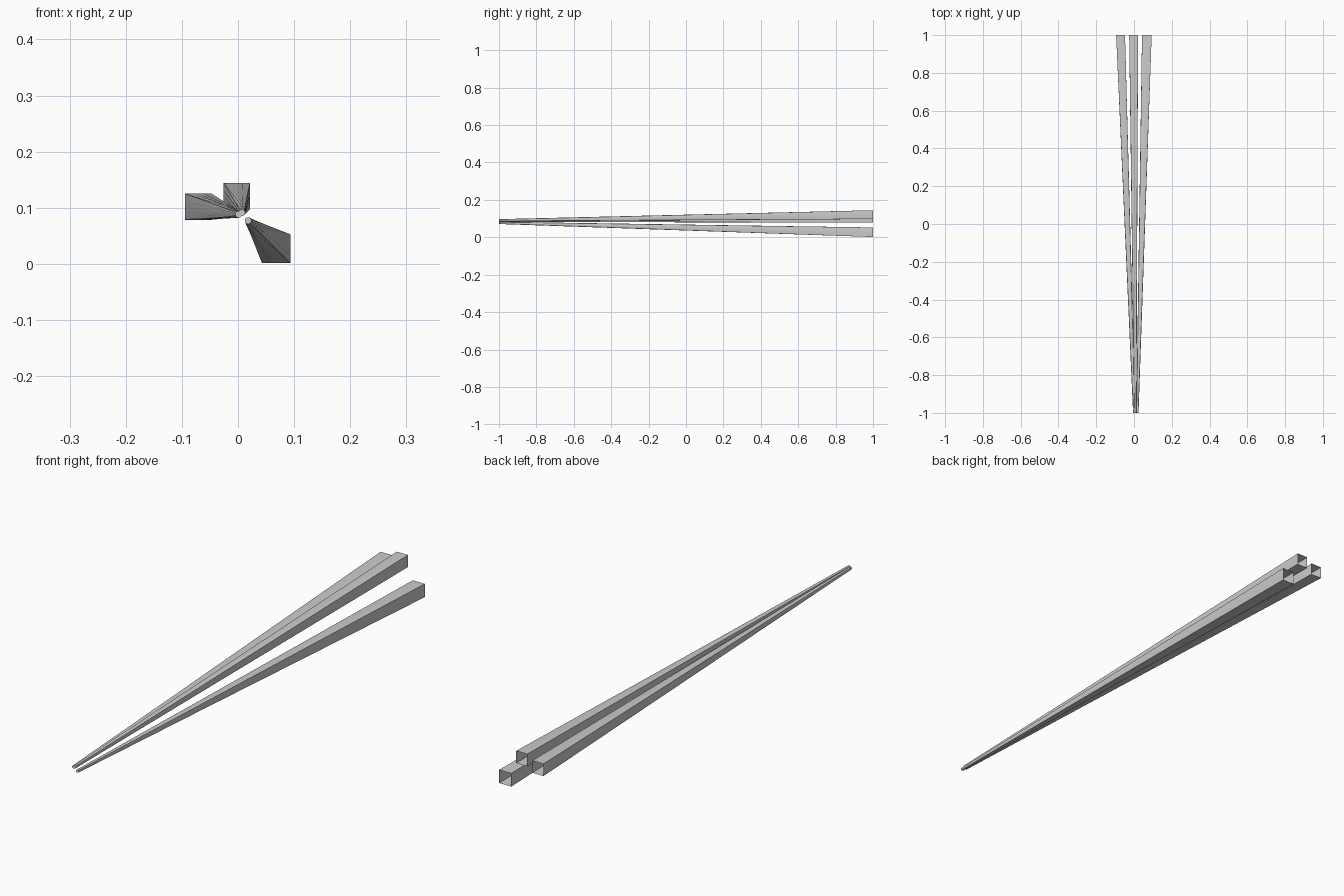
import bpy, bmesh, math

if "Cube" in bpy.data.objects:
    bpy.data.objects.remove(bpy.data.objects["Cube"])

SIDES = 16

def ring(bm, cx, y, cz, half, square):
    # cross-section that blends from a circle (0) to a square (1)
    verts = []
    for i in range(SIDES):
        a = 2 * math.pi * i / SIDES
        c, s = math.cos(a), math.sin(a)
        k = half * (1 - square + square / max(abs(c), abs(s)))
        verts.append(bm.verts.new((cx + c * k, y, cz + s * k)))
    return verts

def stick(name, tip, butt, half):
    bm = bmesh.new()
    rings = []
    for t, square in ((0, 0), (0.35, 0.6), (1, 1)):
        x = tip[0] + (butt[0] - tip[0]) * t
        z = tip[1] + (butt[1] - tip[1]) * t
        rings.append(ring(bm, x, -1 + 2 * t, z, 0.006 + (half - 0.006) * t, square))
    for a, b in zip(rings, rings[1:]):
        for i in range(SIDES):
            j = (i + 1) % SIDES
            bm.faces.new((a[i], a[j], b[j], b[i]))
    bm.faces.new(rings[0])  # closed tip, open thick end
    bmesh.ops.recalc_face_normals(bm, faces=bm.faces[:])
    me = bpy.data.meshes.new(name)
    bm.to_mesh(me)
    bm.free()
    ob = bpy.data.objects.new(name, me)
    bpy.context.collection.objects.link(ob)
    bpy.context.view_layer.objects.active = ob
    ob.select_set(True)
    bpy.ops.object.shade_smooth_by_angle(angle=math.radians(30))
    ob.select_set(False)

# three tapered sticks converging at the front
stick("left_stick", (0.001, 0.088), (-0.071, 0.102), 0.0235)
stick("middle_stick", (0.007, 0.091), (-0.002, 0.121), 0.0235)
stick("right_stick", (0.018, 0.077), (0.068, 0.027), 0.0255)
